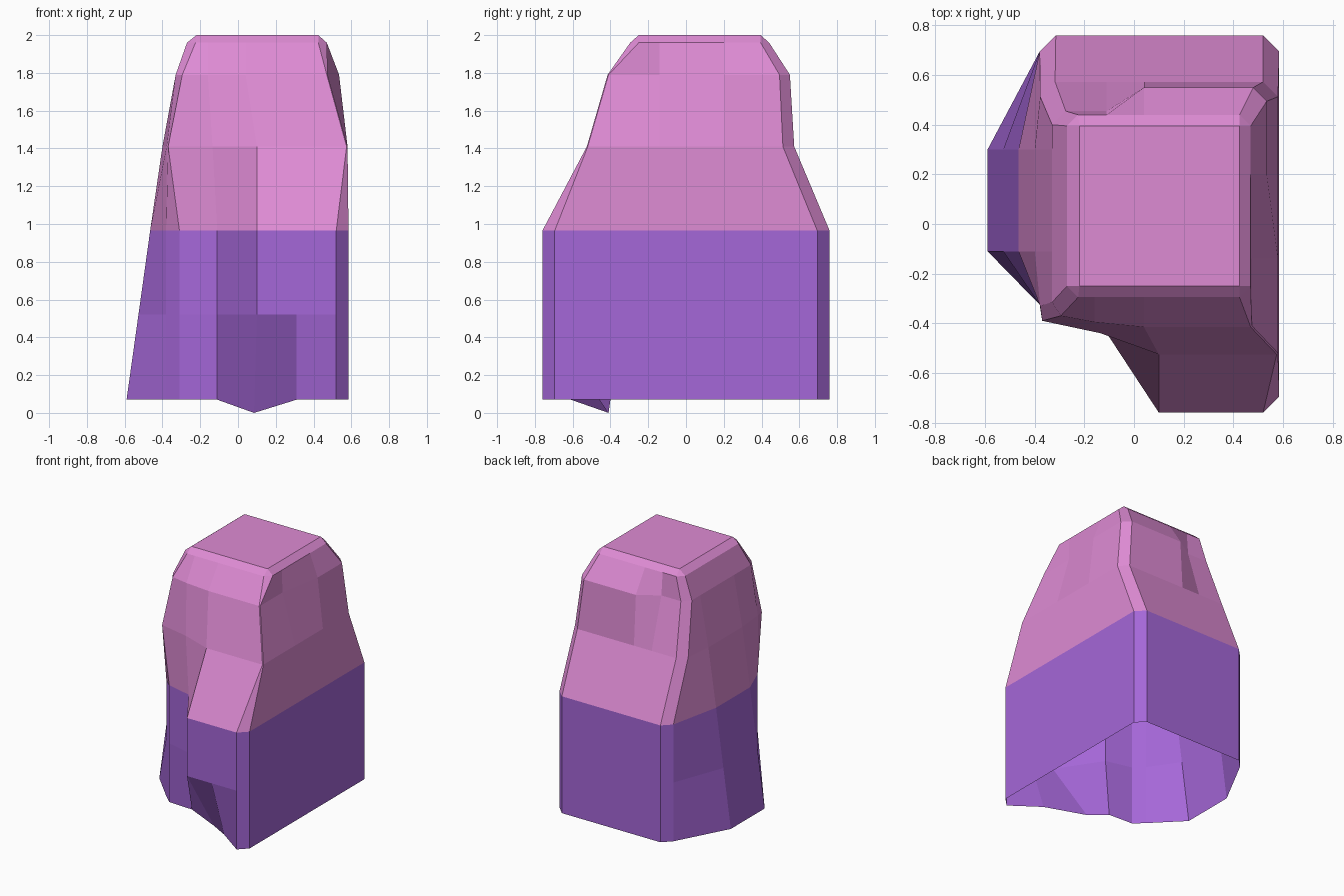
import bpy, bmesh

if "Cube" in bpy.data.objects:
    bpy.data.objects.remove(bpy.data.objects["Cube"])

def material(name, rgb):
    m = bpy.data.materials.new(name)
    lin = [((c / 255 + 0.055) / 1.055) ** 2.4 for c in rgb]
    m.diffuse_color = (*lin, 1)
    m.use_nodes = True
    m.node_tree.nodes["Principled BSDF"].inputs["Base Color"].default_value = m.diffuse_color
    return m

pink = material("pink", (222, 139, 212))
purple = material("purple", (165, 103, 216))

def ring(z, r0, r1, fc, fy, b1, b0, c, lc, l, lx, s, nx, ny, mx):
    """One horizontal outline, counter-clockwise from the front right corner."""
    pts = [(r0 - fc, fy), (r0, fy + fc),                   # front right corner
           (r0, -0.14), (r1, 0.20),                        # right side
           (r1, b1 - c), (r1 - c, b1),                     # back right corner
           (0.04, b1), (-0.11, b0),                        # back
           (lc + c, b0), (lc, b0 - c),                     # back left corner
           (l, 0.30), (l, -0.11),                          # left bulge
           (lc, s + c), (lx, s),                           # front left corner
           (nx, ny), (mx, fy), (0.31, fy)]                 # recess and front
    return [[x, y, z] for x, y in pts]

def loft(name, rings, mat, cap=False):
    bm = bmesh.new()
    vs = [[bm.verts.new(p) for p in r] for r in rings]
    n = len(vs[0])
    for a, b in zip(vs, vs[1:]):
        for i in range(n):
            j = (i + 1) % n
            bm.faces.new((a[i], a[j], b[j], b[i]))
    if cap:
        bm.faces.new(vs[-1])
    bmesh.ops.remove_doubles(bm, verts=bm.verts, dist=0.0005)
    me = bpy.data.meshes.new(name)
    bm.to_mesh(me)
    bm.free()
    me.materials.append(mat)
    ob = bpy.data.objects.new(name, me)
    bpy.context.collection.objects.link(ob)
    return ob

def base_ring(z, l):
    return ring(z, 0.585, 0.585, 0.065, -0.76, 0.76, 0.76, 0.065,
                -0.38, l, -0.31, -0.39, -0.11, -0.44, 0.10)

# Lower block: upright walls, open underneath, undercut at the front left
foot = base_ring(0.07, -0.59)
foot[14] = [-0.11, -0.40, 0.07]
foot[15] = [0.085, -0.41, 0.0]
foot[16] = [0.31, -0.61, 0.07]
waist = base_ring(0.965, -0.465)
loft("lower_block", [foot, base_ring(0.52, -0.527), waist], purple)

# Upper block: tapers in steps to a bevelled flat top
upper = [
    waist,
    ring(1.41, 0.58, 0.58, 0.005, -0.525, 0.573, 0.573, 0.06,
         -0.378, -0.40, -0.37, -0.39, -0.135, -0.44, 0.10),
    ring(1.79, 0.475, 0.535, 0.005, -0.415, 0.55, 0.455, 0.055,
         -0.33, -0.33, -0.295, -0.37, -0.16, -0.395, 0.04),
    ring(1.96, 0.47, 0.47, 0.045, -0.295, 0.44, 0.44, 0.045,
         -0.27, -0.27, -0.225, -0.295, -0.16, -0.295, 0.04),
    ring(2.0, 0.425, 0.425, 0.0, -0.25, 0.395, 0.395, 0.0,
         -0.22, -0.22, -0.22, -0.25, -0.16, -0.25, 0.04),
]
loft("upper_block", upper, pink, cap=True)
